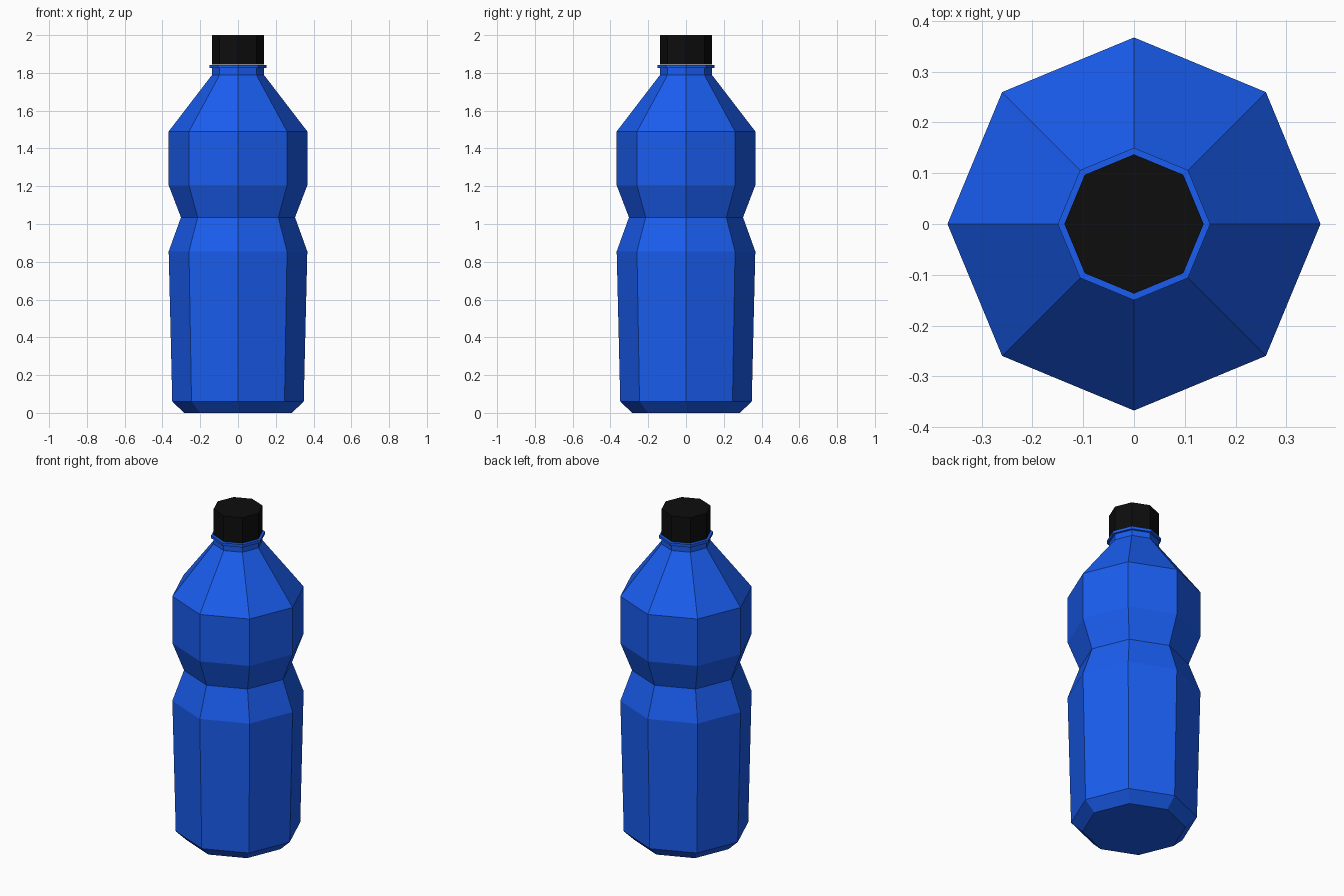
import bpy, bmesh
from math import cos, sin, pi

if "Cube" in bpy.data.objects:
    bpy.data.objects.remove(bpy.data.objects["Cube"])

SIDES = 8


def material(name, color):
    m = bpy.data.materials.new(name)
    m.diffuse_color = color
    m.use_nodes = True
    m.node_tree.nodes["Principled BSDF"].inputs["Base Color"].default_value = m.diffuse_color
    return m


def lathe(name, profile, mat):
    """Revolve (radius, z) points into a closed, flat-faced octagonal solid."""
    bm = bmesh.new()
    rings = [[bm.verts.new((r * cos(2 * pi * i / SIDES), r * sin(2 * pi * i / SIDES), z))
              for i in range(SIDES)] for r, z in profile]
    for a, b in zip(rings, rings[1:]):
        for i in range(SIDES):
            j = (i + 1) % SIDES
            bm.faces.new((a[i], a[j], b[j], b[i]))
    bm.faces.new(rings[0][::-1])
    bm.faces.new(rings[-1])
    mesh = bpy.data.meshes.new(name)
    bm.to_mesh(mesh)
    bm.free()
    mesh.materials.append(mat)
    obj = bpy.data.objects.new(name, mesh)
    bpy.context.collection.objects.link(obj)
    return obj


blue = material("blue_plastic", (0.01, 0.11, 0.87, 1))
black = material("black_plastic", (0.004, 0.004, 0.004, 1))

# Body with chamfered base, pinched waist, sloping shoulder and neck
lathe("bottle_body", [(0.285, 0), (0.348, 0.06), (0.367, 0.855), (0.302, 1.035),
                      (0.367, 1.205), (0.367, 1.49), (0.137, 1.79), (0.137, 1.825),
                      # Thin collar below the cap
                      (0.15, 1.825), (0.15, 1.842), (0.125, 1.842)], blue)

# Screw cap
lathe("cap", [(0.137, 1.845), (0.137, 2.0)], black)
